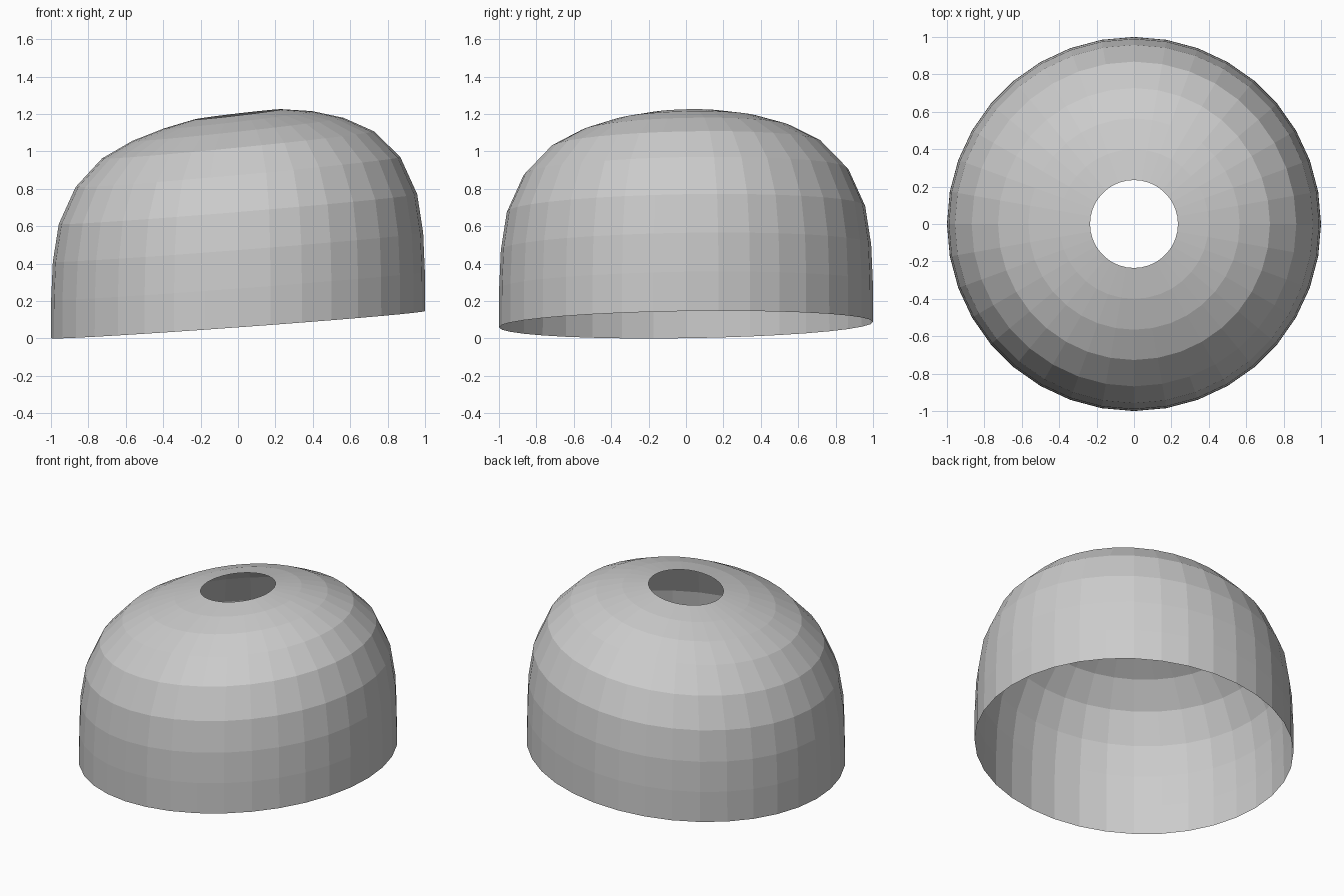
import bpy, bmesh
from math import cos, sin, radians

if "Cube" in bpy.data.objects:
    bpy.data.objects.remove(bpy.data.objects["Cube"])

SIDES = 36
# ring profile: radius, centre height, tilt along x
RINGS = [
    (1.000, 0.074, 0.0725),
    (0.999, 0.282, 0.0750),
    (0.990, 0.488, 0.0780),
    (0.958, 0.692, 0.0830),
    (0.868, 0.890, 0.0920),
    (0.727, 1.035, 0.0995),
    (0.565, 1.118, 0.1090),
    (0.400, 1.168, 0.1170),
    (0.235, 1.198, 0.1170),
]
Y_TILT = 0.2  # sideways share of the tilt

bm = bmesh.new()


def add_ring(radius, height, tilt):
    ring = []
    for i in range(SIDES):
        a = radians(360 / SIDES * i)
        x, y = radius * cos(a), radius * sin(a)
        ring.append(bm.verts.new((x, y, height + tilt * (x + Y_TILT * y))))
    return ring


# open shell: tilted rings joined by quads, open at base and crown
rings = [add_ring(*r) for r in RINGS]
for low, high in zip(rings, rings[1:]):
    for i in range(SIDES):
        j = (i + 1) % SIDES
        bm.faces.new((low[i], low[j], high[j], high[i]))

mesh = bpy.data.meshes.new("dome_shell")
bm.to_mesh(mesh)
bm.free()
dome = bpy.data.objects.new("dome_shell", mesh)
bpy.context.collection.objects.link(dome)
